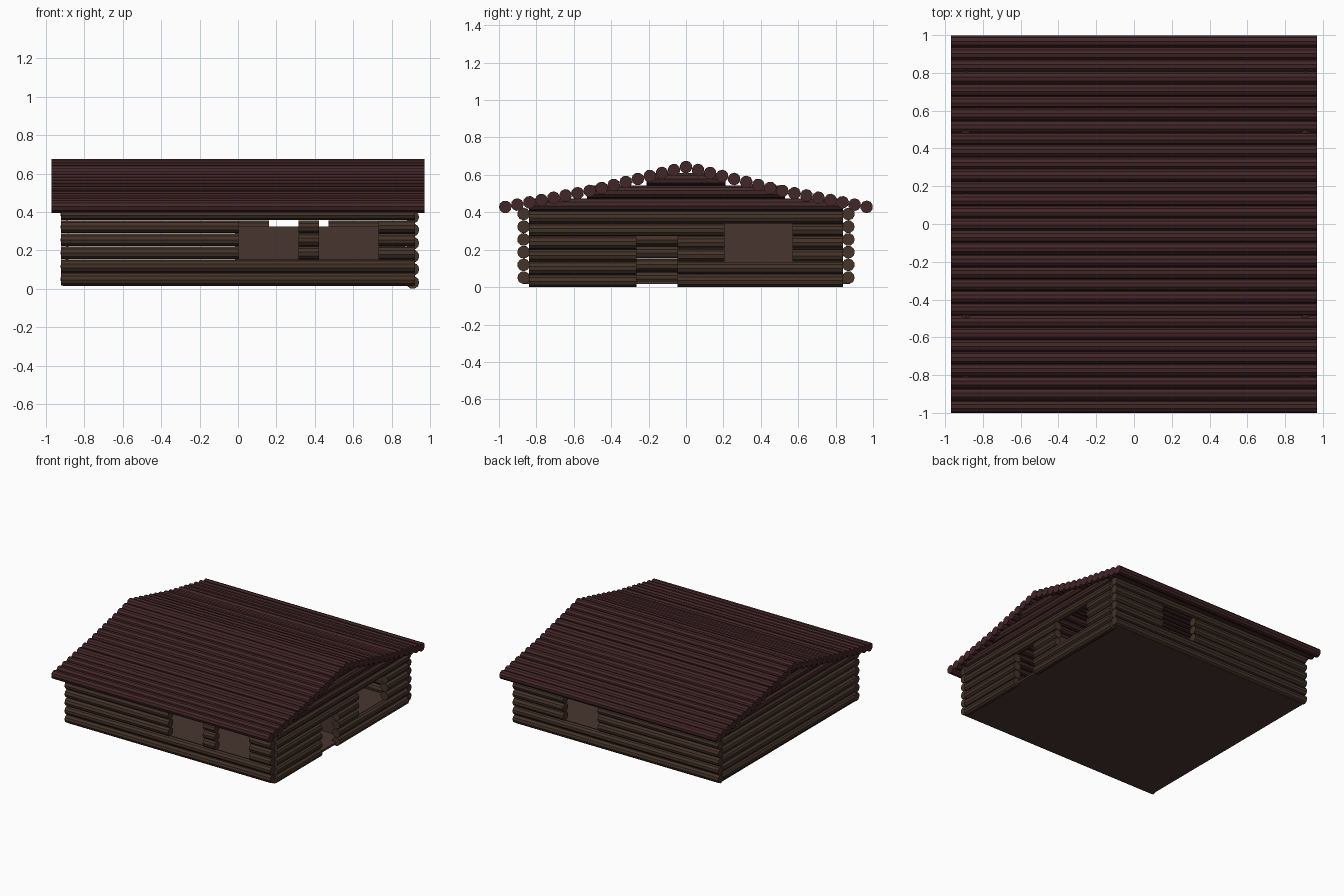
import bpy, math, random
from mathutils import Matrix, Vector

if "Cube" in bpy.data.objects:
    bpy.data.objects.remove(bpy.data.objects["Cube"])

random.seed(4)
R = 0.034      # log radius
STEP = 0.068   # height of one log course


def material(name, rgb):
    m = bpy.data.materials.new(name)
    m.diffuse_color = (*rgb, 1)
    m.use_nodes = True
    m.node_tree.nodes["Principled BSDF"].inputs["Base Color"].default_value = m.diffuse_color
    return m


roof_mat = material("roof_wood", (0.055, 0.019, 0.021))
wall_mat = material("wall_wood", (0.058, 0.033, 0.022))
gable_mat = material("gable_wood", (0.055, 0.021, 0.021))
floor_mat = material("floor_wood", (0.065, 0.036, 0.029))


def log(name, axis, a, b, across, z, mat):
    """Ten-sided log along x or y from a to b, slightly turned about its axis."""
    bpy.ops.mesh.primitive_cylinder_add(vertices=10, radius=R, depth=b - a)
    o = bpy.context.object
    o.name = name
    turn = Matrix.Rotation(random.uniform(0, math.pi), 4, 'Z')
    mid = (a + b) / 2
    if axis == 'x':
        lay = Matrix.Rotation(math.pi / 2, 4, 'Y')
        pos = Vector((mid, across, z))
    else:
        lay = Matrix.Rotation(math.pi / 2, 4, 'X')
        pos = Vector((across, mid, z))
    o.data.transform(lay @ turn)
    o.location = pos
    o.data.materials.append(mat)
    return o


def box(name, lo, hi, mat):
    bpy.ops.mesh.primitive_cube_add(size=1)
    o = bpy.context.object
    o.name = name
    o.location = [(p + q) / 2 for p, q in zip(lo, hi)]
    o.scale = [q - p for p, q in zip(lo, hi)]
    o.data.materials.append(mat)


def wall(name, axis, across, a, b, z0, openings):
    """Six log courses; each opening is (start, end, first_row, last_row)."""
    for row in range(6):
        start = a
        for s, e, r0, r1 in openings:
            if r0 <= row <= r1:
                log(name, axis, start, s, across, z0 + row * STEP, wall_mat)
                start = e
        log(name, axis, start, b, across, z0 + row * STEP, wall_mat)


# Long walls with window openings
wall("front_wall_log", 'x', -0.868, -0.92, 0.92, 0.051,
     [(0.005, 0.315, 2, 4), (0.42, 0.73, 2, 4)])
wall("back_wall_log", 'x', 0.868, -0.92, 0.92, 0.051, [(0.16, 0.47, 2, 4)])

# Side walls: the right one has a door and a window
wall("left_wall_log", 'y', -0.89, -0.84, 0.84, 0.05, [])
wall("right_wall_log", 'y', 0.908, -0.84, 0.84, 0.034,
     [(-0.265, -0.045, 0, 3), (0.205, 0.57, 2, 4)])

# Stepped gable courses at both ends
for x, side in ((-0.89, "left"), (0.908, "right")):
    for row, half in enumerate((0.84, 0.53, 0.21)):
        log(side + "_gable_log", 'y', -half, half, x, 0.441 + row * STEP, gable_mat)

# Roof logs following a slightly sagging slope
for i in range(-15, 16):
    y = i * 0.966 / 15
    d = abs(y)
    z = 0.642 - 0.248 * d if d < 0.513 else 0.515 - 0.190 * (d - 0.513)
    log("roof_log", 'x', -0.97, 0.97, y, z, roof_mat)

# Floor planks
n = 9
for i in range(n):
    x0 = -0.91 + i * 1.82 / n
    box("floor_plank", (x0, -0.875, 0.016), (x0 + 1.82 / n, 0.875, 0.032), floor_mat)

# Low inner partitions seen through the windows
box("partition_across", (0.0, 0.06, 0.032), (0.87, 0.075, 0.325), floor_mat)
box("partition_along", (-0.015, 0.06, 0.032), (0.0, 0.835, 0.345), floor_mat)
